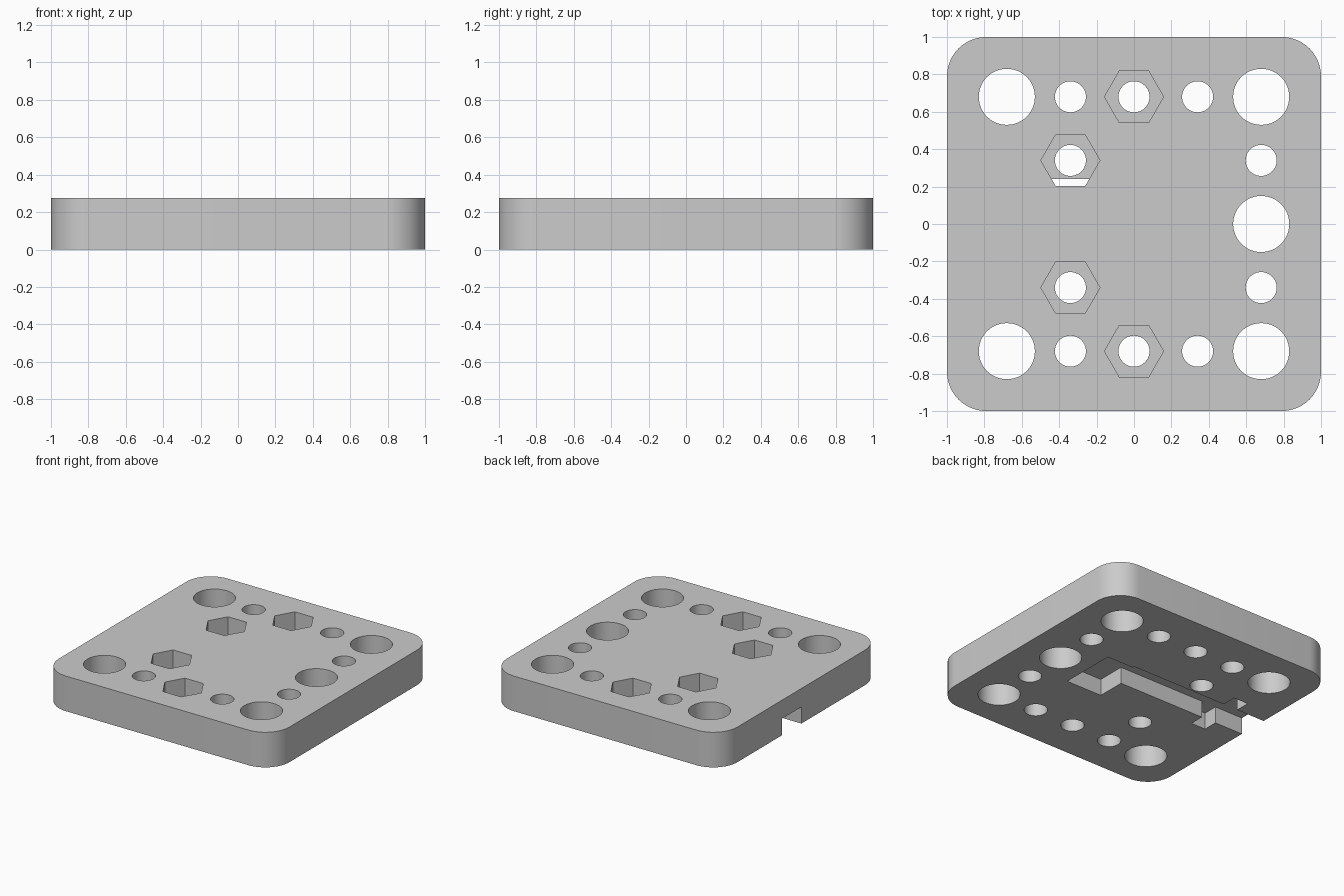
import bpy, bmesh, math
from mathutils import Matrix

default = bpy.data.objects.get("Cube")
if default:
    bpy.data.objects.remove(default, do_unlink=True)

THICK = 0.275
ROW, MID = 0.68, 0.34

grey = bpy.data.materials.new("light_grey")
grey.use_nodes = True
colour = (0.6, 0.6, 0.6, 1)
grey.diffuse_color = colour
grey.node_tree.nodes["Principled BSDF"].inputs["Base Color"].default_value = colour


def make_object(name, bm):
    mesh = bpy.data.meshes.new(name)
    bm.to_mesh(mesh)
    bm.free()
    mesh.materials.append(grey)
    obj = bpy.data.objects.new(name, mesh)
    bpy.context.collection.objects.link(obj)
    return obj


def add_prism(bm, x, y, z0, z1, radius, sides, turn=0):
    place = Matrix.Translation((x, y, (z0 + z1) / 2)) @ Matrix.Rotation(turn, 4, 'Z')
    bmesh.ops.create_cone(bm, cap_ends=True, segments=sides, radius1=radius,
                          radius2=radius, depth=z1 - z0, matrix=place)


def add_box(bm, x0, x1, y0, y1, z0, z1):
    place = Matrix.Translation(((x0 + x1) / 2, (y0 + y1) / 2, (z0 + z1) / 2))
    size = Matrix.Diagonal((x1 - x0, y1 - y0, z1 - z0, 1))
    bmesh.ops.create_cube(bm, size=1, matrix=place @ size)


def cut(target, name, bm):
    cutter = make_object(name, bm)
    cutter.hide_render = True
    mod = target.modifiers.new(name, 'BOOLEAN')
    mod.operation = 'DIFFERENCE'
    mod.solver = 'EXACT'
    mod.object = cutter
    bpy.ops.object.modifier_apply(modifier=name)
    bpy.data.objects.remove(cutter, do_unlink=True)


# Square plate with rounded vertical corners
bm = bmesh.new()
add_box(bm, -1, 1, -1, 1, 0, THICK)
upright = [e for e in bm.edges if abs(e.verts[0].co.z - e.verts[1].co.z) > 0.1]
bmesh.ops.bevel(bm, geom=upright, offset=0.21, segments=12, profile=0.5, affect='EDGES')
plate = make_object("mounting_plate", bm)
bpy.context.view_layer.objects.active = plate
plate.select_set(True)

# Through holes: large at the corners and one side, small between them
large = [(sx * ROW, sy * ROW) for sx in (-1, 1) for sy in (-1, 1)] + [(ROW, 0)]
nuts = [(0, s * ROW) for s in (-1, 1)] + [(-MID, s * MID) for s in (-1, 1)]
small = [(sx * MID, sy * ROW) for sx in (-1, 1) for sy in (-1, 1)]
small += [(ROW, s * MID) for s in (-1, 1)] + nuts
bm = bmesh.new()
for x, y in large:
    add_prism(bm, x, y, -0.1, 0.4, 0.15, 48)
for x, y in small:
    add_prism(bm, x, y, -0.1, 0.4, 0.083, 40)
cut(plate, "hole_cutter", bm)

# Underside recess: wide pocket, channel to the side, and a cross slot
DEPTH = 0.13
for name, x0, x1, y0, y1 in (("pocket_cutter", 0.12, 0.43, -0.224, 0.224),
                             ("channel_cutter", -1.1, 0.2, 0.0, 0.24),
                             ("cross_slot_cutter", -0.755, -0.63, -0.115, 0.355)):
    bm = bmesh.new()
    add_box(bm, x0, x1, y0, y1, -0.1, DEPTH)
    cut(plate, name, bm)

# Hexagonal nut pockets in the top
bm = bmesh.new()
for x, y in nuts:
    add_prism(bm, x, y, 0.1, 0.4, 0.158, 6, math.pi / 6)
# Turn each hexagon so that two corners point along x
ref = max(bm.verts, key=lambda v: v.co.x)
if abs(ref.co.x - 0.158) > 0.005:
    for i, (x, y) in enumerate(nuts):
        bm.verts.ensure_lookup_table()
        bmesh.ops.rotate(bm, verts=bm.verts[i * 12:(i + 1) * 12], cent=(x, y, 0),
                         matrix=Matrix.Rotation(math.pi / 6, 3, 'Z'))
cut(plate, "nut_cutter", bm)

bpy.ops.object.shade_smooth_by_angle(angle=math.radians(30))
